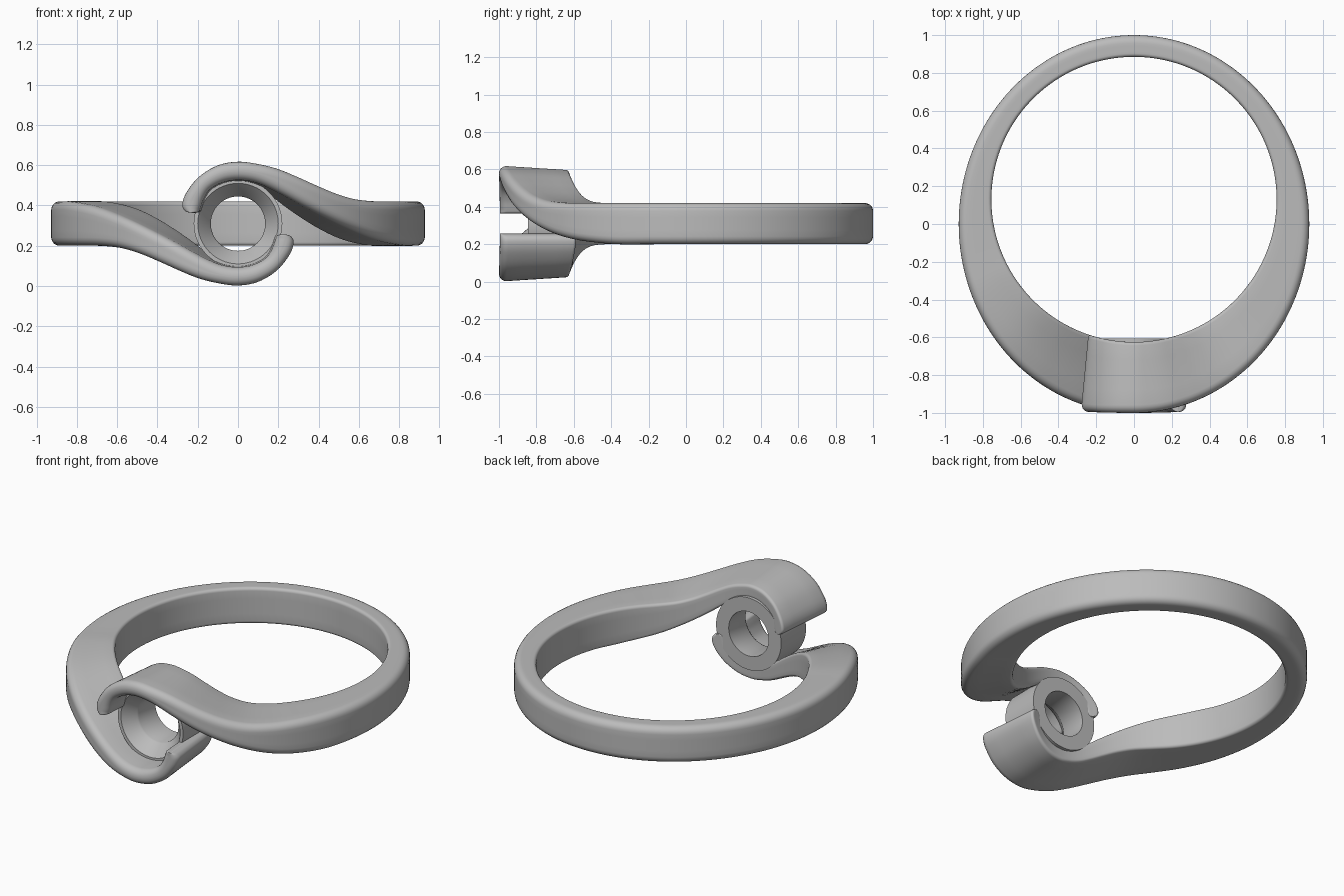
import bpy, bmesh, math
from mathutils import Vector

if "Cube" in bpy.data.objects:
    bpy.data.objects.remove(bpy.data.objects["Cube"])

ZC = 0.31              # mid height, both arms turn about this line
RX, RY = 0.928, 1.0    # outer ellipse
CY, RI = 0.13, 0.755   # finger hole centre and radius

# Upper arm seen from the front: outer edge (x, z), inner edge (x, z), tip first
FRONT = [
    (-.240, .364, -.228, .363), (-.268, .375, -.200, .368),
    (-.281, .405, -.189, .388), (-.260, .465, -.172, .435),
    (-.195, .545, -.140, .482), (-.100, .602, -.075, .516),
    (.000, .620, .000, .528), (.100, .609, .080, .518),
    (.200, .585, .155, .490), (.300, .546, .240, .447),
    (.400, .502, .340, .393), (.500, .461, .450, .338),
    (.600, .432, .560, .287), (.700, .421, .670, .243),
    (.780, .420, .765, .216),
]


def catmull(p, q, r, s, u):
    return 0.5 * (2 * q + (r - p) * u + (2 * p - 5 * q + 4 * r - s) * u * u
                  + (3 * q - p - 3 * r + s) * u ** 3)


def place(t, z, d):
    """Ellipse angle t, height z, depth d (0 outside, 1 at finger hole)."""
    y = -math.cos(t) if t > 0 else -1 + 0.15 * (1 - math.cos(t))
    out = Vector((RX * math.sin(t), y))
    phi = math.atan2(out.x, CY - out.y)
    if t < 0:
        phi *= 1.33
    inn = Vector((RI * math.sin(phi), CY - RI * math.cos(phi)))
    p = out.lerp(inn, d)
    return Vector((p.x, p.y, z - 0.12 * d * max(0, z - 0.42)))


def section(s):
    """Rounded rectangle between the two edges of one station."""
    ta, za, tb, zb = s
    w = math.hypot(RX * (ta - tb), za - zb)
    tm = (ta + tb) / 2
    depth = (place(tm, .31, 0) - place(tm, .31, 1)).length
    pts = []
    n = 5
    ro, ri = min(.042, .46 * w), min(.018, .4 * w)
    # corners: (a side, d side, radius, start angle)
    for a0, d0, r, ang in ((1, 0, ro, 270), (1, 1, ri, 0), (0, 1, ri, 90), (0, 0, ro, 180)):
        ca = a0 + (r / w) * (1 - 2 * a0)
        cd = d0 + (r / depth) * (1 - 2 * d0)
        for i in range(n + 1):
            th = math.radians(ang + 90 * i / n)
            pts.append((ca + r / w * math.cos(th), cd + r / depth * math.sin(th)))
    full = []
    for i, p in enumerate(pts):           # subdivide the long flat sides
        full.append(p)
        q = pts[(i + 1) % len(pts)]
        if i % (n + 1) == n:
            full += [(p[0] + (q[0] - p[0]) * k / 4, p[1] + (q[1] - p[1]) * k / 4) for k in (1, 2, 3)]
    return [place(tb + (ta - tb) * a, zb + (za - zb) * a, d) for a, d in full]


metal = bpy.data.materials.new("metal_grey")
metal.diffuse_color = (0.5, 0.5, 0.5, 1)
metal.use_nodes = True
metal.node_tree.nodes["Principled BSDF"].inputs["Base Color"].default_value = metal.diffuse_color


def finish(name, bm):
    bmesh.ops.recalc_face_normals(bm, faces=bm.faces)
    me = bpy.data.meshes.new(name)
    bm.to_mesh(me)
    bm.free()
    me.materials.append(metal)
    ob = bpy.data.objects.new(name, me)
    bpy.context.collection.objects.link(ob)
    bpy.ops.object.select_all(action='DESELECT')
    bpy.context.view_layer.objects.active = ob
    ob.select_set(True)
    bpy.ops.object.shade_smooth_by_angle(angle=math.radians(35))
    return ob


# Stations: curled front arm, then plain band round to the back
st = [(math.asin(a / RX), b, math.asin(c / RX), d) for a, b, c, d in FRONT]
t0 = st[-1][0]
for i in range(1, 13):
    t = t0 + (math.pi - t0) * i / 12
    st.append((t, .42, t, .20))
fine = []
for i in range(len(st) - 1):
    q = [st[max(i - 1, 0)], st[i], st[i + 1], st[min(i + 2, len(st) - 1)]]
    for k in range(5):
        fine.append([catmull(*[s[j] for s in q], k / 5) for j in range(4)])
fine.append(st[-1])

# Band with both arms: the second is the first turned half round the y axis
bm = bmesh.new()
for turn in (False, True):
    rings = []
    for s in fine:
        pts = section(s)
        if turn:
            pts = [Vector((-p.x, p.y, 2 * ZC - p.z)) for p in pts]
        rings.append([bm.verts.new(p) for p in pts])
    for r0, r1 in zip(rings, rings[1:]):
        for i in range(len(r0)):
            j = (i + 1) % len(r0)
            bm.faces.new((r0[i], r0[j], r1[j], r1[i]))
    bm.faces.new(rings[0])
bmesh.ops.remove_doubles(bm, verts=bm.verts, dist=0.0005)
finish("band_with_arms", bm)

# Stone seat: lathed tube with a chamfered front
bm = bmesh.new()
profile = [(.22, -.845), (.2, -.845), (.14, -.775), (.135, -.765), (.135, -.605), (.22, -.605)]
N = 64
loops = [[bm.verts.new((r * math.cos(2 * math.pi * i / N), y, ZC + r * math.sin(2 * math.pi * i / N)))
          for i in range(N)] for r, y in profile]
for k in range(len(loops)):
    a, b = loops[k], loops[(k + 1) % len(loops)]
    for i in range(N):
        j = (i + 1) % N
        bm.faces.new((a[i], a[j], b[j], b[i]))
finish("stone_seat", bm)
